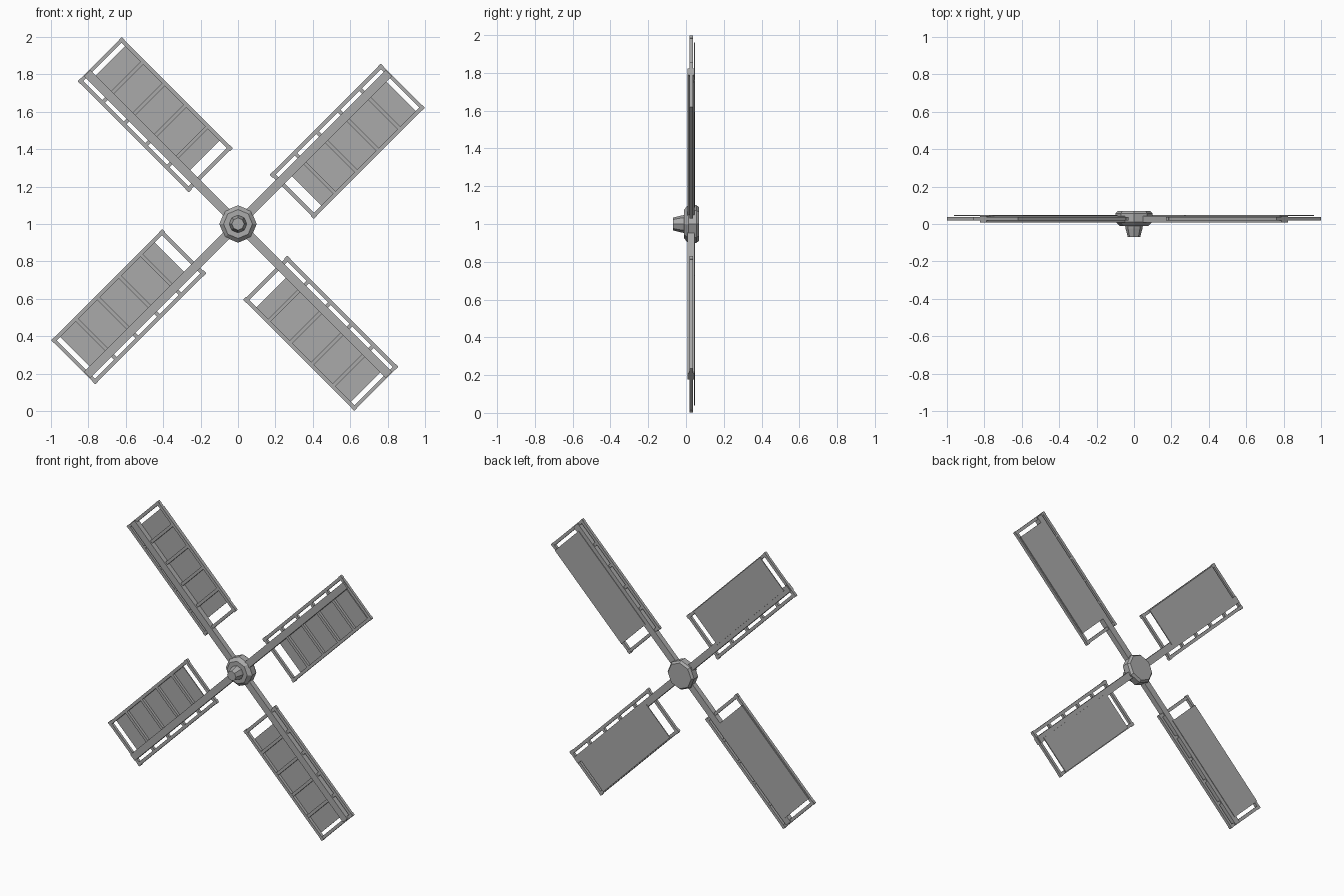
import bpy, bmesh, math
from mathutils import Matrix, Vector

cube = bpy.data.objects.get("Cube")
if cube:
    bpy.data.objects.remove(cube, do_unlink=True)

grey = bpy.data.materials.new("plain grey")
grey.use_nodes = True
colour = (0.4, 0.4, 0.4, 1)
grey.diffuse_color = colour
grey.node_tree.nodes["Principled BSDF"].inputs["Base Color"].default_value = colour

CENTRE = Vector((0, 0, 1))


def finish(name, bm, matrix):
    bmesh.ops.recalc_face_normals(bm, faces=bm.faces)
    mesh = bpy.data.meshes.new(name)
    bm.to_mesh(mesh)
    bm.free()
    mesh.materials.append(grey)
    ob = bpy.data.objects.new(name, mesh)
    bpy.context.collection.objects.link(ob)
    ob.matrix_world = matrix
    return ob


def add_box(bm, u, y, v):
    """Box from ranges: u along the arm, y in depth, v towards the sail."""
    lo, hi = Vector((u[0], y[0], -v[1])), Vector((u[1], y[1], -v[0]))
    size = hi - lo
    bmesh.ops.create_cube(bm, size=1, matrix=Matrix.Translation((lo + hi) / 2)
                          @ Matrix.Diagonal((*size, 1)))


def add_turned(name, profile, sides=8):
    """Faceted solid around the y axis from (radius, y) pairs."""
    bm = bmesh.new()
    rings = []
    for r, y in profile:
        angles = [math.tau * i / sides for i in range(sides)]
        rings.append([bm.verts.new((r * math.cos(a), y, r * math.sin(a))) for a in angles])
    for a, b in zip(rings, rings[1:]):
        for i in range(sides):
            j = (i + 1) % sides
            bm.faces.new((a[i], a[j], b[j], b[i]))
    bm.faces.new(rings[0])
    bm.faces.new(rings[-1])
    return finish(name, bm, Matrix.Translation(CENTRE))


# Hub and its tapered nose
add_turned("hub", [(0.077, -0.01), (0.1, 0.012), (0.1, 0.055), (0.088, 0.07)])
add_turned("hub_nose", [(0.048, -0.005), (0.045, -0.025), (0.033, -0.07)])

# Lattice dimensions
INNER, OUTER = 0.32, 1.135
LADDER, EDGE = -0.055, 0.255
HALF = 0.01
BAYS = 5
BAR_Y = (0.018, 0.038)


def around(c, half=HALF):
    return (c - half, c + half)


# Four arms, each with spar, lattice frame and cloth
for k in range(4):
    turn = Matrix.Translation(CENTRE) @ Matrix.Rotation(-math.radians(45 + 90 * k), 4, "Y")

    bm = bmesh.new()
    add_box(bm, (0.05, 1.14), (0.008, 0.044), around(0, 0.023))
    finish(f"spar_{k + 1}", bm, turn)

    bm = bmesh.new()
    for v in (LADDER, EDGE):
        add_box(bm, (INNER - 0.014, OUTER + 0.011), BAR_Y, around(v))
    for i in range(BAYS + 1):
        u = INNER + (OUTER - INNER) * i / BAYS
        extra = 0.013 if i in (0, BAYS) else 0
        add_box(bm, around(u), (0.019, 0.037), (LADDER - extra, EDGE + extra))
    finish(f"lattice_frame_{k + 1}", bm, turn)

    bm = bmesh.new()
    add_box(bm, (0.385, 1.1), (0.042, 0.048), (0.005, 0.26))
    finish(f"sail_cloth_{k + 1}", bm, turn)
